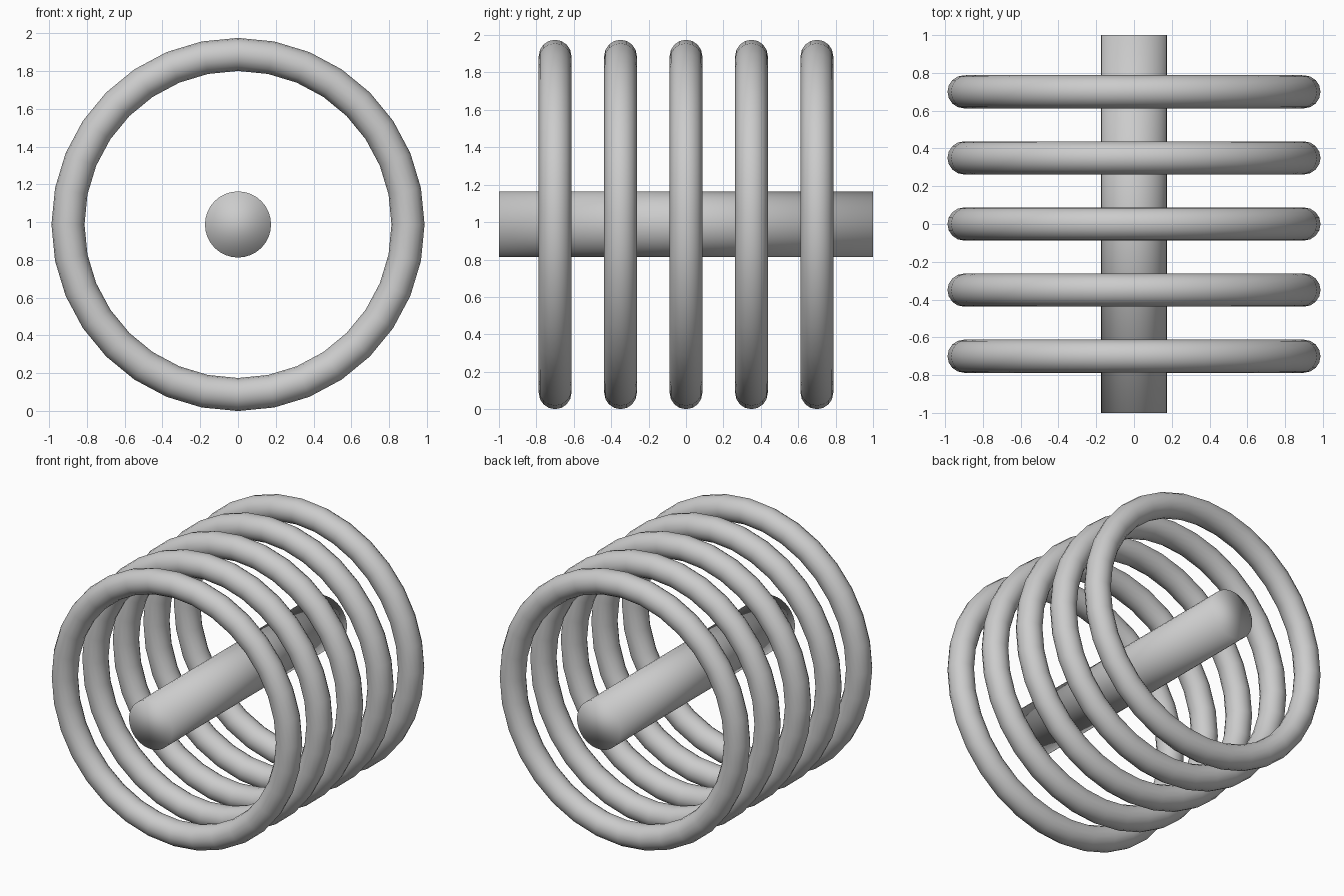
import bpy
import math

cube = bpy.data.objects.get("Cube")
if cube:
    bpy.data.objects.remove(cube, do_unlink=True)

MAJOR, MINOR = 0.9, 0.0875
AXIS_Z = MAJOR + MINOR
SPACING = 0.35
FACING = (math.pi / 2, 0, 0)


def finish(name):
    obj = bpy.context.object
    obj.name = name
    bpy.ops.object.shade_smooth()
    return obj


# Central rod running front to back, softly shaded over its flat ends
bpy.ops.mesh.primitive_cylinder_add(
    vertices=32, radius=0.175, depth=2, location=(0, 0, AXIS_Z), rotation=FACING)
finish("central_rod")

# Five evenly spaced rings around the rod
for i in range(5):
    bpy.ops.mesh.primitive_torus_add(
        major_segments=32, minor_segments=16,
        major_radius=MAJOR, minor_radius=MINOR,
        location=(0, (i - 2) * SPACING, AXIS_Z), rotation=FACING)
    finish(f"ring_{i + 1}")
